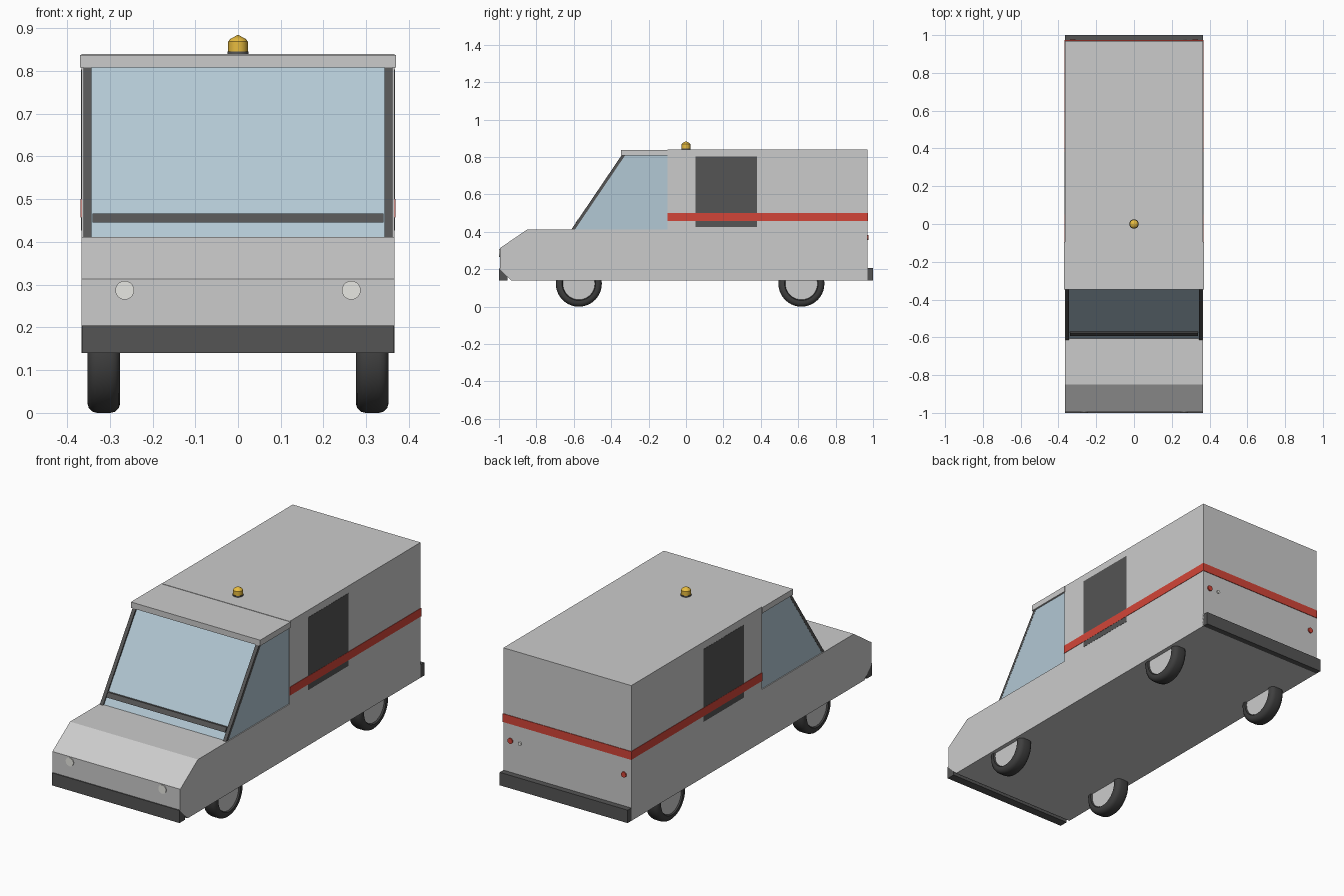
import bpy, bmesh, math
from mathutils import Matrix

if "Cube" in bpy.data.objects:
    bpy.data.objects.remove(bpy.data.objects["Cube"])


def material(name, rgb):
    m = bpy.data.materials.new(name)
    m.diffuse_color = (*rgb, 1)
    m.use_nodes = True
    m.node_tree.nodes["Principled BSDF"].inputs["Base Color"].default_value = m.diffuse_color
    return m


DARK = material("dark trim", (0.09, 0.09, 0.09))
TYRE = material("rubber", (0.05, 0.05, 0.05))
GLASS = material("pale glass", (0.45, 0.58, 0.66))
RED = material("red", (0.65, 0.06, 0.04))
AMBER = material("amber", (0.8, 0.5, 0.05))
WHITE = material("lamp white", (0.8, 0.8, 0.76))


def finish(name, bm, mat=None, smooth=False):
    bmesh.ops.recalc_face_normals(bm, faces=bm.faces)
    me = bpy.data.meshes.new(name)
    bm.to_mesh(me)
    bm.free()
    ob = bpy.data.objects.new(name, me)
    bpy.context.collection.objects.link(ob)
    if mat:
        me.materials.append(mat)
    if smooth:
        bpy.ops.object.select_all(action='DESELECT')
        ob.select_set(True)
        bpy.context.view_layer.objects.active = ob
        bpy.ops.object.shade_smooth_by_angle(angle=math.radians(35))
    return ob


def prism(name, profile, x0, x1, mat=None):
    """Side-view (y, z) profile extruded across x."""
    bm = bmesh.new()
    face = bm.faces.new([bm.verts.new((x0, y, z)) for y, z in profile])
    ext = bmesh.ops.extrude_face_region(bm, geom=[face])
    moved = [g for g in ext["geom"] if isinstance(g, bmesh.types.BMVert)]
    bmesh.ops.translate(bm, verts=moved, vec=(x1 - x0, 0, 0))
    return finish(name, bm, mat)


def box(name, x, y, z, mat=None):
    return prism(name, [(y[0], z[0]), (y[1], z[0]), (y[1], z[1]), (y[0], z[1])], *x, mat)


def lathe(name, profile, loc, axis, mat=None, segs=32):
    """(radius, height) profile turned about the given axis."""
    bm = bmesh.new()
    vs = [bm.verts.new((r, 0, h)) for r, h in profile]
    edges = [bm.edges.new(p) for p in zip(vs, vs[1:])]
    bmesh.ops.spin(bm, geom=vs + edges, cent=(0, 0, 0), axis=(0, 0, 1),
                   angle=math.tau, steps=segs, use_duplicate=False)
    bmesh.ops.remove_doubles(bm, verts=bm.verts, dist=1e-5)
    rot = {'X': Matrix.Rotation(math.pi / 2, 4, 'Y'),
           'Y': Matrix.Rotation(math.pi / 2, 4, 'X'),
           'Z': Matrix()}[axis]
    bmesh.ops.transform(bm, verts=bm.verts, matrix=Matrix.Translation(loc) @ rot)
    return finish(name, bm, mat, True)


def disc(name, r, depth, loc, axis, mat=None):
    h = depth / 2
    return lathe(name, [(0, -h), (r, -h), (r, h), (0, h)], loc, axis, mat)


W = 0.366

# Body shell with bonnet and cargo box
prism("body", [(-0.935, 0.14), (0.97, 0.14), (0.97, 0.84), (-0.10, 0.84), (-0.10, 0.412),
               (-0.85, 0.412), (-0.995, 0.313), (-0.995, 0.20)], -W, W)

# Cab glass and roof
prism("cab_glass", [(-0.607, 0.41), (-0.10, 0.41), (-0.10, 0.81), (-0.335, 0.81)],
      -0.361, 0.361, GLASS)
box("cab_roof", (-0.37, 0.37), (-0.347, -0.095), (0.808, 0.838))

# Dashboard wiper bar across the windscreen
prism("wiper_bar", [(-0.592, 0.446), (-0.576, 0.446), (-0.562, 0.467), (-0.578, 0.467)],
      -0.34, 0.34, DARK)

# Bumpers
box("front_bumper", (-W + 0.0005, W - 0.0005), (-1.0, -0.955), (0.14, 0.205), DARK)
box("rear_bumper", (-W, W), (0.965, 1.0), (0.14, 0.207), DARK)

# Rear stripe
box("rear_stripe", (-W - 0.002, W + 0.002), (0.965, 0.973), (0.457, 0.50), RED)

for s, side in ((-1, "left"), (1, "right")):
    # Windscreen pillars
    prism(f"pillar_{side}", [(-0.614, 0.411), (-0.595, 0.411), (-0.325, 0.81), (-0.344, 0.81)],
          s * 0.343, s * 0.3615, DARK)
    # Side window and stripe
    box(f"side_window_{side}", (s * 0.36, s * (W + 0.001)), (0.05, 0.38), (0.427, 0.803), DARK)
    box(f"side_stripe_{side}", (s * 0.361, s * (W + 0.002)), (-0.10, 0.972), (0.457, 0.50), RED)
    # Lamps
    disc(f"headlight_{side}", 0.022, 0.012, (s * 0.265, -0.993, 0.287), 'Y', WHITE)
    disc(f"tail_light_{side}", 0.014, 0.012, (s * 0.325, 0.97, 0.37), 'Y', RED)
    # Wheels: rounded tyre ring and recessed hub
    for y, end in ((-0.573, "front"), (0.617, "rear")):
        loc = (s * 0.314, y, 0.123)
        half = [(0.085, 0.030), (0.090, 0.038), (0.102, 0.038), (0.112, 0.035),
                (0.120, 0.027), (0.123, 0.016)]
        ring = half + [(r, -h) for r, h in reversed(half)] + half[:1]
        lathe(f"tyre_{end}_{side}", ring, loc, 'X', TYRE, 40)
        disc(f"hub_{end}_{side}", 0.087, 0.062, loc, 'X')

# Reversing lamp
disc("reversing_lamp", 0.009, 0.012, (0.27, 0.97, 0.37), 'Y', WHITE)

# Roof beacon
disc("beacon_base", 0.025, 0.008, (0, 0, 0.842), 'Z', DARK)
lathe("beacon", [(0, 0), (0.023, 0), (0.023, 0.024), (0.018, 0.030), (0, 0.040)],
      (0, 0, 0.845), 'Z', AMBER, 16)
